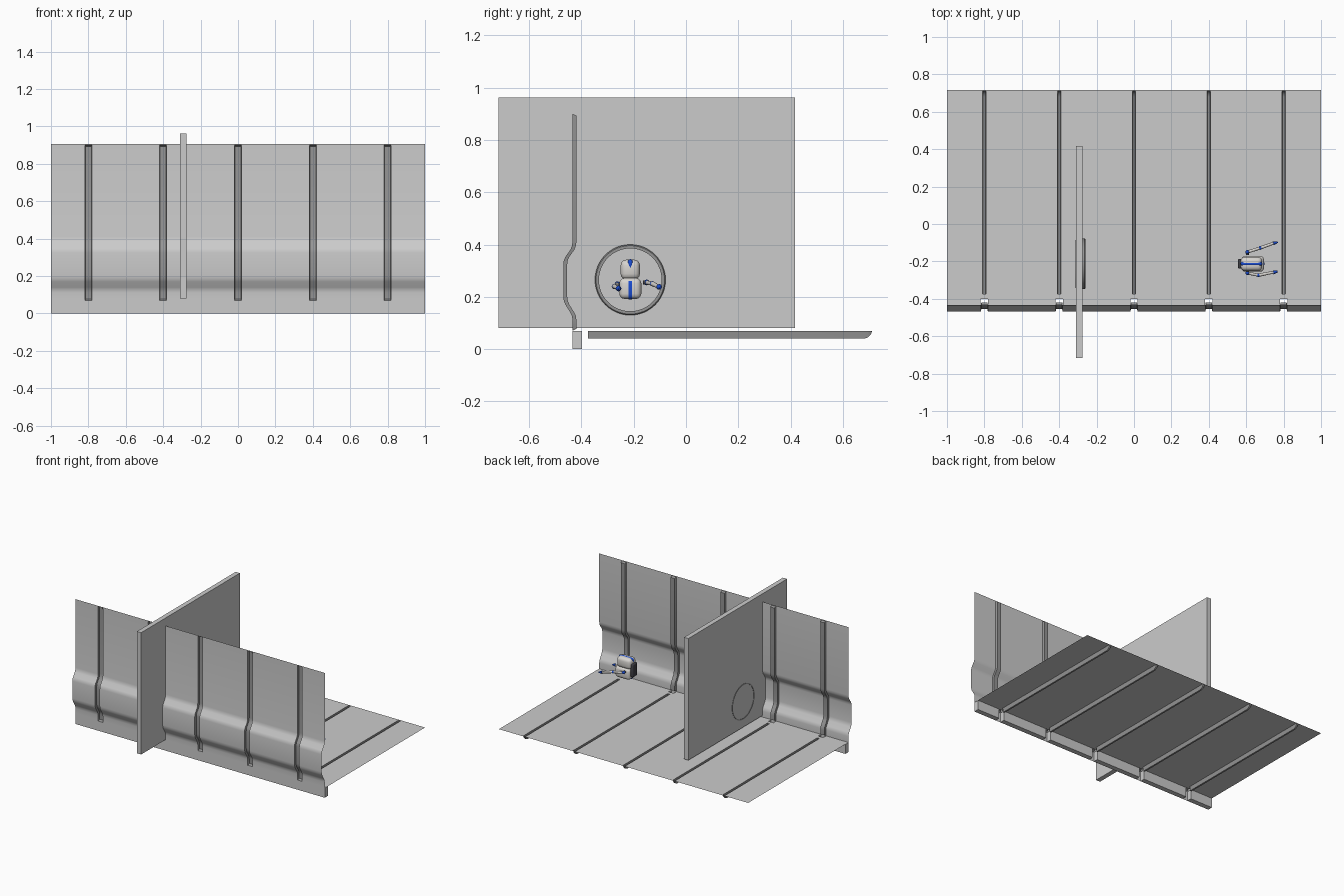
import bpy, bmesh, math
from mathutils import Vector

if "Cube" in bpy.data.objects:
    bpy.data.objects.remove(bpy.data.objects["Cube"])


def mat(name, c):
    m = bpy.data.materials.new(name)
    m.diffuse_color = (*c, 1)
    m.use_nodes = True
    m.node_tree.nodes["Principled BSDF"].inputs["Base Color"].default_value = m.diffuse_color
    return m


GREY = mat("light grey", (0.6, 0.6, 0.6))
DARK = mat("dark grey", (0.3, 0.3, 0.3))
WHITE = mat("off white", (0.68, 0.66, 0.63))
BLUE = mat("blue", (0.01, 0.07, 0.62))
BLACK = mat("charcoal", (0.05, 0.05, 0.06))
RIBS = [-0.8, -0.4, 0, 0.4, 0.8]


def finish(name, bm, mats, smooth=True):
    bmesh.ops.recalc_face_normals(bm, faces=bm.faces)
    me = bpy.data.meshes.new(name)
    bm.to_mesh(me)
    bm.free()
    ob = bpy.data.objects.new(name, me)
    bpy.context.collection.objects.link(ob)
    for m in mats:
        me.materials.append(m)
    if smooth:
        bpy.ops.object.select_all(action='DESELECT')
        ob.select_set(True)
        bpy.context.view_layer.objects.active = ob
        bpy.ops.object.shade_smooth_by_angle(angle=math.radians(35))
    return ob


def pressed_sheet(name, path, off, half, edge):
    """Sheet along x from rows (y, z, depth share), with pressed channels at the ribs."""
    cols = [(-1, 0)]
    for c in RIBS:
        cols += [(c - half, 0), (c - half + edge, 1), (c + half - edge, 1), (c + half, 0)]
    cols.append((1, 0))
    bm = bmesh.new()
    grid = [[bm.verts.new((x, y + off[0] * d * k, z + off[1] * d * k)) for x, k in cols]
            for y, z, d in path]
    for r in range(len(path) - 1):
        for c in range(len(cols) - 1):
            f = bm.faces.new((grid[r][c], grid[r][c + 1], grid[r + 1][c + 1], grid[r + 1][c]))
            in_rib = cols[c][1] or cols[c + 1][1]
            if in_rib and (path[r][2] or path[r + 1][2]):
                f.material_index = 1
    return finish(name, bm, [GREY, DARK])


def box(name, lo, hi, m, bevel=0, seg=3):
    bm = bmesh.new()
    bmesh.ops.create_cube(bm, size=1)
    for v in bm.verts:
        v.co = [lo[i] + (v.co[i] + 0.5) * (hi[i] - lo[i]) for i in range(3)]
    if bevel:
        bmesh.ops.bevel(bm, geom=bm.edges[:], offset=bevel, segments=seg,
                        profile=0.5, affect='EDGES')
    return finish(name, bm, [m], bool(bevel))


def rod(name, a, b, r1, r2, m, n=12):
    a, b = Vector(a), Vector(b)
    bm = bmesh.new()
    bmesh.ops.create_cone(bm, cap_ends=True, segments=n, radius1=r1, radius2=r2, depth=(b - a).length)
    q = (b - a).to_track_quat('Z', 'Y')
    for v in bm.verts:
        v.co = q @ v.co + (a + b) / 2
    return finish(name, bm, [m])


def ball(name, p, r, m):
    bm = bmesh.new()
    bmesh.ops.create_uvsphere(bm, u_segments=12, v_segments=8, radius=r)
    bmesh.ops.translate(bm, vec=p, verts=bm.verts)
    return finish(name, bm, [m])


# side wall with outward bulge
wall = [(-.434, .905, 0), (-.434, .9, 0), (-.434, .893, 1), (-.434, .41, 1), (-.436, .395, 1),
        (-.442, .38, 1), (-.461, .353, 1), (-.467, .34, 1), (-.469, .325, 1), (-.469, .2, 1),
        (-.467, .185, 1), (-.461, .17, 1), (-.442, .14, 1), (-.436, .127, 1), (-.434, .112, 1),
        (-.434, .078, 1), (-.434, .07, 0), (-.434, 0, 0)]
pressed_sheet("side_wall", wall, (.015, 0), .019, .003)

# floor with downward channels
floor = [(-.4, .07, 0), (-.375, .07, 0), (-.3745, .07, 1), (.68, .07, 1), (.695, .07, .85),
         (.706, .07, .5), (.71, .07, .15), (.711, .07, 0), (.716, .07, 0)]
pressed_sheet("floor", floor, (0, -.03), .009, .003)

# sill blocks between the ribs
ends = [-1] + [c + s * .02 for c in RIBS for s in (-1, 1)] + [1]
for i in range(0, len(ends), 2):
    box("sill_block", (ends[i], -.433, 0), (ends[i + 1], -.398, .0695), GREY)

# bulkhead with round doorway
CY, CZ = -.213, .265
bulkhead = box("bulkhead", (-.31, -.716, .08), (-.276, .416, .963), GREY)
cutter = rod("cutter", (-.4, CY, CZ), (-.2, CY, CZ), .128, .128, GREY, 48)
cutter.hide_render = True
mod = bulkhead.modifiers.new("hole", 'BOOLEAN')
mod.operation = 'DIFFERENCE'
mod.solver = 'EXACT'
mod.object = cutter
bpy.context.view_layer.objects.active = bulkhead
bpy.ops.object.modifier_apply(modifier="hole")
bpy.data.objects.remove(cutter)

# doorway ring
bm = bmesh.new()
section = [(-.312, .12), (-.312, .128), (-.276, .128), (-.276, .135), (-.264, .135), (-.26, .131), (-.26, .12)]
N = 48
rings = [[bm.verts.new((x, CY + r * math.cos(2 * math.pi * i / N), CZ + r * math.sin(2 * math.pi * i / N)))
          for x, r in section] for i in range(N)]
for i in range(N):
    a, b = rings[i], rings[(i + 1) % N]
    for j in range(len(section)):
        k = (j + 1) % len(section)
        bm.faces.new((a[j], a[k], b[k], b[j]))
finish("doorway_ring", bm, [DARK])

# small drone: lower body, head and blue stripes
box("drone_body", (.575, CY - .042, .192), (.695, CY + .042, .272), WHITE, .02)
box("drone_head", (.57, CY - .037, .266), (.685, CY + .037, .342), WHITE, .022)
box("drone_rear", (.556, CY - .026, .215), (.58, CY + .026, .31), BLACK, .008)
box("drone_body_stripe", (.574, CY - .012, .19), (.697, CY + .012, .268), BLUE, .019)
box("drone_head_stripe", (.569, CY - .012, .305), (.687, CY + .012, .344), BLUE, .014)

# drone arms
ARMS = [[(.606, -.165, .255), (.606, -.15, .255), (.675, -.128, .25), (.745, -.103, .238), (.768, -.097, .234)],
        [(.606, -.25, .25), (.606, -.262, .248), (.665, -.274, .24), (.745, -.258, .232), (.768, -.254, .23)]]
for root, shoulder, elbow, wrist, tip in ARMS:
    rod("shoulder_pin", root, shoulder, .008, .008, BLACK)
    ball("shoulder", shoulder, .011, BLUE)
    rod("upper_arm", shoulder, elbow, .008, .008, WHITE)
    ball("elbow", elbow, .010, BLUE)
    rod("forearm", elbow, wrist, .009, .007, WHITE)
    rod("hand", wrist, tip, .011, .004, BLUE)
